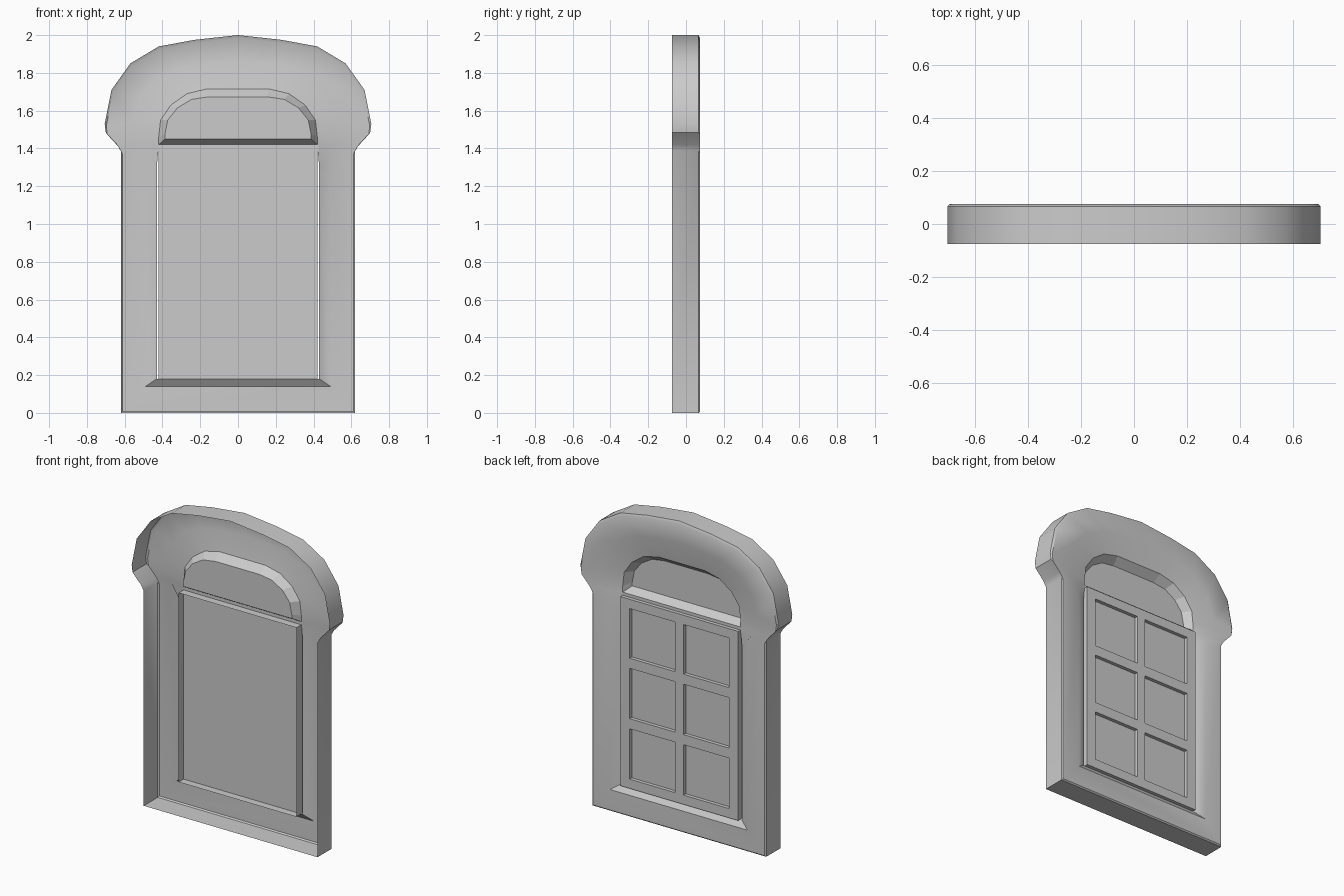
import bpy, bmesh, math

if "Cube" in bpy.data.objects:
    bpy.data.objects.remove(bpy.data.objects["Cube"])

Y_BACK, Y_FACE, Y_LIP = -0.075, 0.075, 0.045   # open rear, detailed face, opening lip


def finish(name, bm, angle=None):
    bmesh.ops.remove_doubles(bm, verts=bm.verts, dist=1e-5)
    bmesh.ops.recalc_face_normals(bm, faces=bm.faces)
    if sum(f.normal.y * f.calc_area() for f in bm.faces) < 0:
        bmesh.ops.reverse_faces(bm, faces=bm.faces)
    me = bpy.data.meshes.new(name)
    bm.to_mesh(me)
    bm.free()
    ob = bpy.data.objects.new(name, me)
    bpy.context.collection.objects.link(ob)
    if angle:
        bpy.ops.object.select_all(action='DESELECT')
        ob.select_set(True)
        bpy.context.view_layer.objects.active = ob
        bpy.ops.object.shade_smooth_by_angle(angle=math.radians(angle))
    return ob


def mirror(half):
    """Close a right-hand half profile (last point on x = 0) across x."""
    return half + [(-p[0],) + tuple(p[1:]) for p in reversed(half[:-1])]


def ring(bm, pts):
    return [bm.verts.new(p) for p in pts]


def bridge(bm, a, b):
    n = len(a)
    for i in range(n):
        j = (i + 1) % n
        bm.faces.new((a[i], a[j], b[j], b[i]))


def quad(bm, x0, x1, z0, z1, y):
    bm.faces.new(ring(bm, [(x0, y, z0), (x1, y, z0), (x1, y, z1), (x0, y, z1)]))


def rect(x0, x1, z0, z1, y):
    return [(x0, y, z0), (x1, y, z0), (x1, y, z1), (x0, y, z1)]


# Surround: hollow arched shell, its face dishing in to the opening
outer = [(.62, 0), (.62, 1.385), (.64, 1.42), (.70, 1.485), (.706, 1.53),
         (.67, 1.71), (.57, 1.85), (.42, 1.94), (.23, 1.975), (0, 2.0)]
inner = [(.43, .18), (.43, 1.30), (.42, 1.42), (.42, 1.46), (.41, 1.55),
         (.355, 1.63), (.27, 1.69), (.165, 1.715), (.08, 1.715), (0, 1.715)]
wall_back = [(x, Y_BACK, z) for x, z in outer]
wall_front = [(x, Y_FACE - .008, z) for x, z in outer]
rim = [(x * .988, Y_FACE, .008 + z * .992) for x, z in outer]
rim = [(x, y, z - (.008 if i else 0)) for i, (x, y, z) in enumerate(rim)]
mid = [(.49, Y_FACE, .14), (.49, Y_FACE, 1.36)]
for (ox, oz), (ix, iz) in list(zip(outer, inner))[2:]:
    mid.append((ox * .5 + ix * .5, .068, oz * .5 + iz * .5))
lip = [(x, Y_LIP, z) for x, z in inner]

bm = bmesh.new()
rings = [ring(bm, mirror(r)) for r in (wall_back, wall_front, rim, mid, lip)]
for a, b in zip(rings, rings[1:]):
    bridge(bm, a, b)
finish("window_surround", bm, 32)

# Rail between the sash and the arched light
bm = bmesh.new()
quad(bm, -.425, .425, 1.38, 1.42, Y_LIP)
finish("transom_rail", bm)

# Arched light: sloping reveal and recessed pane
fan_out = [(.42, Y_LIP, 1.42), (.42, Y_LIP, 1.46), (.41, Y_LIP, 1.55), (.355, Y_LIP, 1.63),
           (.27, Y_LIP, 1.69), (.165, Y_LIP, 1.715), (0, Y_LIP, 1.715)]
Y_FAN = -.005
fan_in = [(.387, Y_FAN, 1.45), (.387, Y_FAN, 1.475), (.372, Y_FAN, 1.55), (.32, Y_FAN, 1.615),
          (.245, Y_FAN, 1.66), (.155, Y_FAN, 1.673), (0, Y_FAN, 1.673)]
bm = bmesh.new()
a, b = ring(bm, mirror(fan_out)), ring(bm, mirror(fan_in))
bridge(bm, a, b)
bm.faces.new(b)
finish("arched_light", bm)

# Sash: open-backed box with six pane openings
XS = [-.42, -.355, -.03, .03, .355, .42]
ZS = [.18, .24, .565, .63, .955, 1.02, 1.34, 1.40]
Y_SASH, Y_GLASS = .068, .045
bm = bmesh.new()
bridge(bm, ring(bm, rect(XS[0], XS[-1], ZS[0], ZS[-1], -.005)),
       ring(bm, rect(XS[0], XS[-1], ZS[0], ZS[-1], Y_SASH)))
for i in range(len(XS) - 1):
    for k in range(len(ZS) - 1):
        cell = (XS[i], XS[i + 1], ZS[k], ZS[k + 1])
        if i % 2 and k % 2:
            bridge(bm, ring(bm, rect(*cell, Y_SASH)), ring(bm, rect(*cell, Y_GLASS)))
        else:
            quad(bm, *cell, Y_SASH)
finish("sash_frame", bm)

# Glass sheet behind the glazing bars
bm = bmesh.new()
quad(bm, XS[0], XS[-1], ZS[0], ZS[-1], Y_GLASS)
finish("sash_glass", bm)
